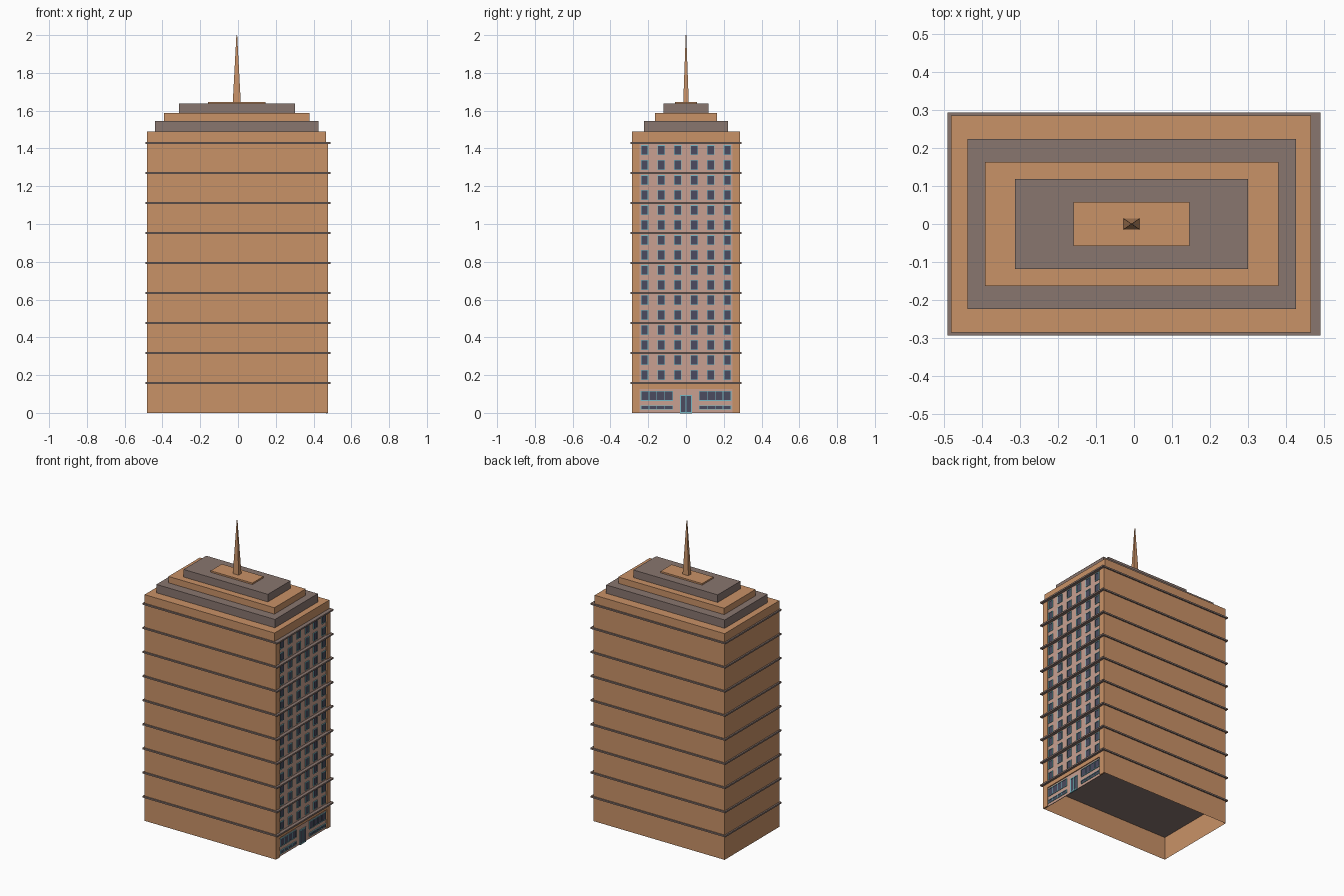
import bpy
import bmesh
from mathutils import Vector

cube = bpy.data.objects.get("Cube")
if cube:
    bpy.data.objects.remove(cube, do_unlink=True)


def material(name, rgb):
    m = bpy.data.materials.new(name)
    m.use_nodes = True
    m.diffuse_color = (*rgb, 1)
    m.node_tree.nodes["Principled BSDF"].inputs["Base Color"].default_value = (*rgb, 1)
    return m


TAN = material("tan stone", (0.584, 0.287, 0.136))
GREY = material("brown grey stone", (0.25, 0.181, 0.159))
PINK = material("pink stone", (0.578, 0.352, 0.283))
GLASS = material("dark glass", (0.07, 0.07, 0.115))
FRAME = material("pale blue frame", (0.19, 0.485, 0.546))


def boxes(name, bounds, mat, skip_ends=False):
    """One object made of boxes, each given as ((x0, x1), (y0, y1), (z0, z1))."""
    bm = bmesh.new()
    for spans in bounds:
        verts = bmesh.ops.create_cube(bm, size=1)["verts"]
        for v in verts:
            v.co = Vector([(a + b) / 2 + c * (b - a) for c, (a, b) in zip(v.co, spans)])
    bm.normal_update()
    if skip_ends:
        ends = [f for f in bm.faces if abs(f.normal.z) > 0.9]
        bmesh.ops.delete(bm, geom=ends, context="FACES")
    mesh = bpy.data.meshes.new(name)
    bm.to_mesh(mesh)
    bm.free()
    mesh.materials.append(mat)
    ob = bpy.data.objects.new(name, mesh)
    bpy.context.collection.objects.link(ob)
    return ob


STOREY = 0.1588
BANDS = [STOREY * (i + 1) for i in range(9)]
ROOF = 1.49
BACK, WALL, FACE = -0.481, 0.466, 0.476
HALF, FIELD = 0.285, 0.245
THICK = 0.005

# Main walls, open underneath so the first band shows as the ceiling
boxes("ground_storey", [((BACK, WALL), (-HALF, HALF), (0, BANDS[0]))], TAN, skip_ends=True)
boxes("tower_body", [((BACK, WALL), (-HALF, HALF), (BANDS[0], ROOF))], TAN)
boxes("storey_bands", [((-0.491, 0.491), (-0.293, 0.293), (z - THICK, z + THICK))
                       for z in BANDS], GREY)

# Facade: corner piers, ground lintel and the wall field behind the windows
piers = [((WALL, FACE), tuple(sorted((s * FIELD, s * HALF))), (0, BANDS[-1])) for s in (-1, 1)]
lintel = ((WALL, FACE), (-FIELD, FIELD), (0.127, BANDS[0]))
boxes("facade_piers", piers + [lintel], TAN)
boxes("facade_field", [((WALL, 0.47), (-FIELD, FIELD), (0, 0.127)),
                       ((WALL, 0.47), (-FIELD, FIELD), (BANDS[0], BANDS[-1]))], PINK)

# Windows: glass plate plus a thin rim around it
glass, rims = [], []


def window(y, z, w, h, panes=1, rim=0.0035):
    y0, y1, z0, z1 = y - w / 2, y + w / 2, z - h / 2, z + h / 2
    glass.append(((WALL, 0.472), (y0, y1), (z0, z1)))
    x = (WALL, 0.475)
    for e in (z0, z1):
        rims.append((x, (y0 - rim / 2, y1 + rim / 2), (e - rim / 2, e + rim / 2)))
    for i in range(panes + 1):
        e = y0 + w * i / panes
        rims.append((x, (e - rim / 2, e + rim / 2), (z0, z1)))


for base in BANDS[:-1]:
    for dz in (0.042, 0.121):
        for col in range(6):
            window((col - 2.5) * 0.0875, base + dz, 0.036, 0.049)

# Shop windows and the double door
for side in (-1, 1):
    window(side * 0.154, 0.09, 0.168, 0.048, panes=4)
    window(side * 0.154, 0.028, 0.168, 0.019, panes=4)
window(0, 0.047, 0.058, 0.092, panes=2, rim=0.006)

boxes("window_glass", glass, GLASS)
boxes("window_frames", rims, FRAME)

# Stepped roof
CX = -0.0065
tiers = [("lower_roof_step", 0.432, 0.223, ROOF, 1.545, GREY),
         ("middle_roof_step", 0.386, 0.163, 1.545, 1.587, TAN),
         ("upper_roof_step", 0.307, 0.118, 1.587, 1.637, GREY),
         ("spire_plinth", 0.152, 0.058, 1.637, 1.647, TAN)]
for name, hx, hy, z0, z1, mat in tiers:
    boxes(name, [((CX - hx, CX + hx), (-hy, hy), (z0, z1))], mat)

# Tapered four-sided spire
spire = boxes("spire", [((CX - 0.021, CX + 0.021), (-0.0145, 0.0145), (1.647, 2.0))], TAN)
for v in spire.data.vertices:
    if v.co.z > 1.9:
        v.co.x = CX + (v.co.x - CX) * 0.1
        v.co.y *= 0.1
